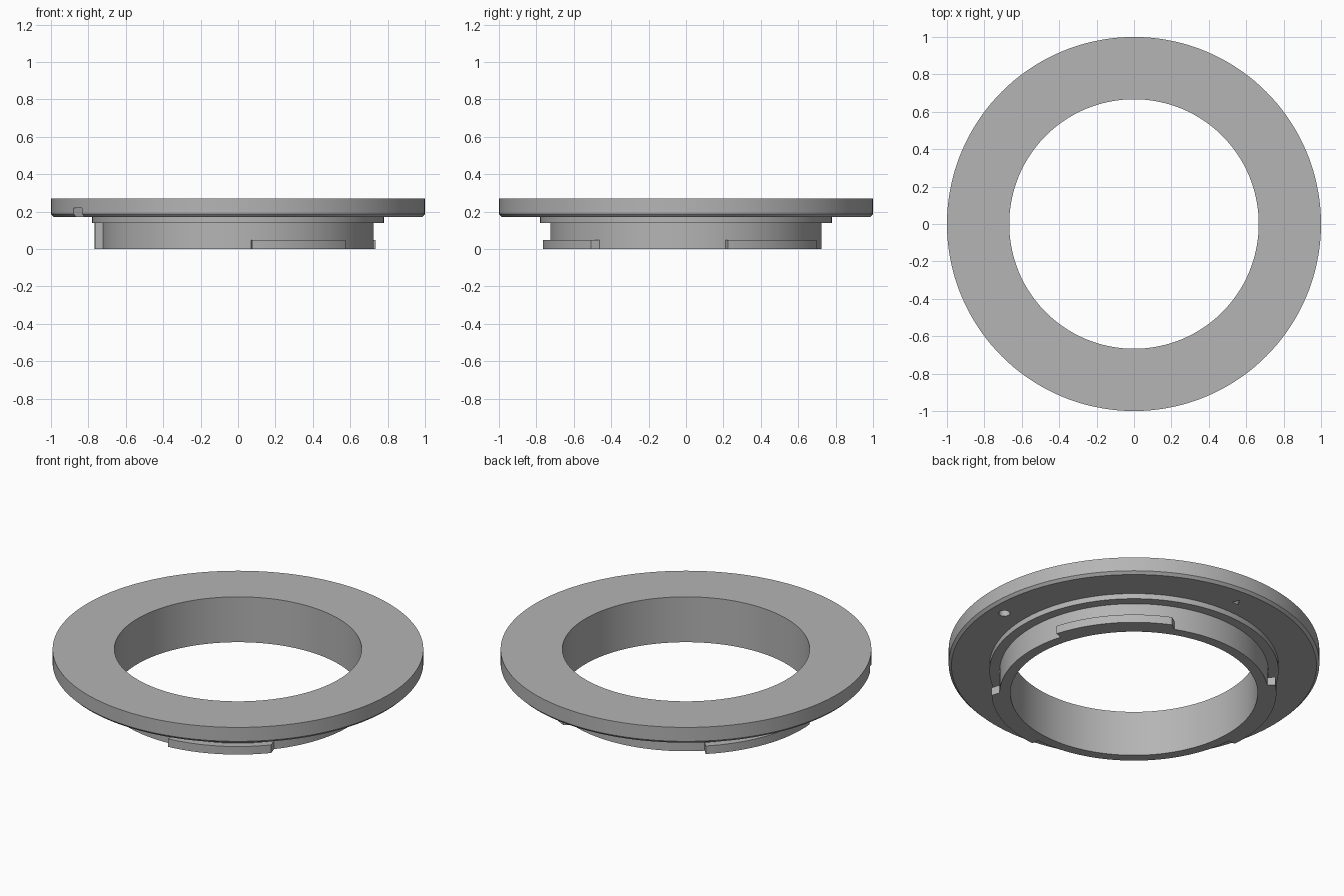
import bpy, bmesh
from math import cos, sin, radians

cube = bpy.data.objects.get("Cube")
if cube:
    bpy.data.objects.remove(cube, do_unlink=True)

metal = bpy.data.materials.new("grey metal")
metal.use_nodes = True
GREY = (0.46, 0.46, 0.46, 1)
metal.diffuse_color = GREY
metal.node_tree.nodes["Principled BSDF"].inputs["Base Color"].default_value = GREY

SEGMENTS = 144
BORE, TUBE, TAB = 0.667, 0.725, 0.768
LEDGE_Z, FLANGE_Z, TOP_Z = 0.14, 0.172, 0.27


def polar(r, degrees, z):
    a = radians(degrees)
    return (r * cos(a), r * sin(a), z)


def finish(name, bm):
    bmesh.ops.recalc_face_normals(bm, faces=bm.faces)
    mesh = bpy.data.meshes.new(name)
    bm.to_mesh(mesh)
    bm.free()
    mesh.materials.append(metal)
    obj = bpy.data.objects.new(name, mesh)
    bpy.context.collection.objects.link(obj)
    return obj


def smooth(obj):
    bpy.ops.object.select_all(action='DESELECT')
    obj.select_set(True)
    bpy.context.view_layer.objects.active = obj
    bpy.ops.object.shade_smooth_by_angle(angle=radians(30))


def lathe(name, profile):
    """Closed (radius, z) profile turned around the z axis."""
    bm = bmesh.new()
    rings = [[bm.verts.new(polar(r, 360 * i / SEGMENTS, z)) for r, z in profile]
             for i in range(SEGMENTS)]
    n = len(profile)
    for i, ring in enumerate(rings):
        after = rings[(i + 1) % SEGMENTS]
        for j in range(n):
            k = (j + 1) % n
            bm.faces.new((ring[j], ring[k], after[k], after[j]))
    return finish(name, bm)


def arc_block(name, start, end, r_in, r_out, z0, z1, slant=0, steps=24):
    """Curved block between two angles; slant lengthens the inner side at its end."""
    bm = bmesh.new()
    rings = []
    for i in range(steps + 1):
        t = i / steps
        outer = start + (end - start) * t
        inner = start + (end + slant - start) * t
        rings.append([bm.verts.new(p) for p in (
            polar(r_in, inner, z0), polar(r_out, outer, z0),
            polar(r_out, outer, z1), polar(r_in, inner, z1))])
    for a, b in zip(rings, rings[1:]):
        for j in range(4):
            k = (j + 1) % 4
            bm.faces.new((a[j], a[k], b[k], b[j]))
    bm.faces.new(rings[0])
    bm.faces.new(rings[-1])
    return finish(name, bm)


def pin_cutter(name, degrees, r, radius, sides, depth):
    bm = bmesh.new()
    bmesh.ops.create_cone(bm, cap_ends=True, segments=sides,
                          radius1=radius, radius2=radius, depth=depth * 2)
    bmesh.ops.translate(bm, verts=bm.verts, vec=polar(r, degrees, FLANGE_Z))
    return finish(name, bm)


# Flange, stepped shoulder and tube turned as one ring
body = lathe("mount_ring", [
    (BORE, 0), (TUBE, 0), (TUBE, LEDGE_Z), (0.78, LEDGE_Z), (0.78, FLANGE_Z),
    (0.985, FLANGE_Z), (1.0, 0.187), (1.0, TOP_Z), (BORE, TOP_Z)])

# Lock pin hole, index mark and rim notch in the underside of the flange
cutters = [
    pin_cutter("lock_hole_cutter", -1, 0.9, 0.03, 32, 0.06),
    pin_cutter("index_mark_cutter", 89, 0.88, 0.025, 3, 0.04),
    arc_block("rim_notch_cutter", 208.5, 213.5, 0.94, 1.05, 0.1, 0.218, steps=3),
]
for cutter in cutters:
    mod = body.modifiers.new(cutter.name, 'BOOLEAN')
    mod.operation = 'DIFFERENCE'
    mod.solver = 'EXACT'
    mod.object = cutter

# Bake the cuts so the shading follows the cut edges
bpy.context.view_layer.update()
baked = bpy.data.meshes.new_from_object(
    body.evaluated_get(bpy.context.evaluated_depsgraph_get()))
body.modifiers.clear()
body.data = baked
for cutter in cutters:
    bpy.data.objects.remove(cutter, do_unlink=True)
smooth(body)

# Three bayonet tabs around the foot of the tube
for name, start, end, slant in (("front_tab", -84.4, -41.5, 3),
                                ("back_left_tab", 17, 65.5, 3),
                                ("right_tab", 133, 185, 0)):
    smooth(arc_block(name, start, end, TUBE - 0.02, TAB, 0, 0.048, slant))

# Rotation stop at the end of the right tab
smooth(arc_block("stop_post", 181.5, 185, TUBE - 0.02, TAB, 0.04, LEDGE_Z + 0.01, steps=4))
